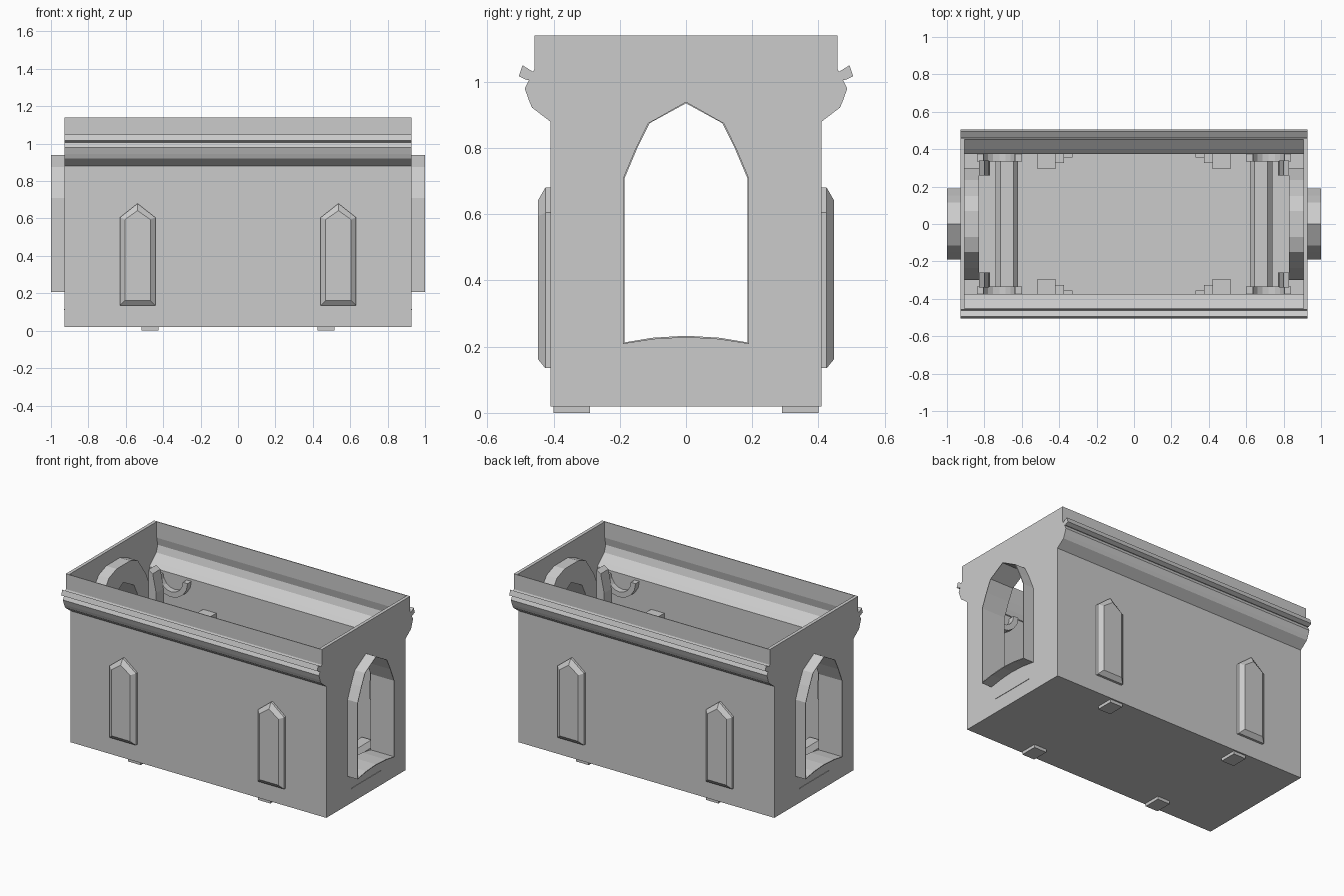
import bpy, bmesh
from math import sin, cos, pi
from mathutils import Vector

if "Cube" in bpy.data.objects:
    bpy.data.objects.remove(bpy.data.objects["Cube"])


def finish(name, bm):
    bmesh.ops.recalc_face_normals(bm, faces=bm.faces)
    mesh = bpy.data.meshes.new(name)
    bm.to_mesh(mesh)
    bm.free()
    obj = bpy.data.objects.new(name, mesh)
    bpy.context.collection.objects.link(obj)
    return obj


def mirror(obj, x=True, y=False):
    m = obj.modifiers.new("mirror", 'MIRROR')
    m.use_axis = (x, y, False)
    return obj


def prism(name, loops, axis, a, b):
    """Extrude outlines (later loops are holes) along X or Y from a to b."""
    bm = bmesh.new()
    edges = []
    for loop in loops:
        vs = [bm.verts.new((a, u, w) if axis == 'X' else (u, a, w)) for u, w in loop]
        edges += [bm.edges.new((vs[i], vs[(i + 1) % len(vs)])) for i in range(len(vs))]
    if len(loops) == 1:
        faces = [bm.faces.new(vs)]
    else:
        res = bmesh.ops.triangle_fill(bm, edges=edges, use_beauty=True, use_dissolve=False)
        faces = [g for g in res['geom'] if isinstance(g, bmesh.types.BMFace)]
    ext = bmesh.ops.extrude_face_region(bm, geom=faces, use_keep_orig=True)
    step = Vector((b - a, 0, 0)) if axis == 'X' else Vector((0, b - a, 0))
    bmesh.ops.translate(bm, vec=step, verts=[g for g in ext['geom'] if isinstance(g, bmesh.types.BMVert)])
    return finish(name, bm)


def box(name, x, y, z):
    return prism(name, [[(x[0], z[0]), (x[1], z[0]), (x[1], z[1]), (x[0], z[1])]], 'Y', *y)


def both(half):
    """Complete a symmetric outline from its positive half (bottom to top)."""
    return half + [(-u, w) for u, w in reversed(half) if u > 0]


def arch(g):
    """Pointed doorway with a crowned sill, shrunk by g."""
    return both([(0, .228 + g), (.1, .222 + g), (.19 - g, .208 + g), (.19 - g, .71),
                 (.152 - g, .80), (.115 - g, .875), (0, .94 - g)])


# Side walls with the moulded cornice
outer = [(.41, .02), (.41, .88), (.465, .922), (.475, .945), (.487, .98), (.474, 1.006),
         (.481, 1.01), (.478, 1.012), (.506, 1.02), (.494, 1.05), (.462, 1.03), (.457, 1.04), (.457, 1.14)]
outer[6:9] = [(.505, 1.017)]
outer[6:6] = [(.48, 1.005)]
inner = [(.452, 1.14), (.452, 1.035), (.462, .985), (.448, .94), (.40, .9), (.375, .875), (.375, .02)]
mirror(prism("side_wall", [outer + inner], 'X', -.925, .925), False, True)

# Floor and foot pads
box("floor", (-.925, .925), (-.405, .405), (.02, .05))
mirror(box("foot_pad", (.425, .515), (.29, .40), (0, .025)), True, True)

# End walls, doorway sleeves and interior door surrounds
silhouette = [(0, .02)] + outer + [(0, 1.14)]
mirror(prism("end_wall", [both(silhouette), arch(0)], 'X', .905, .927))
mirror(prism("door_sleeve", [arch(0), arch(.005)], 'X', .83, 1.0))
hood = both([(.3, .05), (.3, .75), (.235, .9), (.15, 1.02), (.07, 1.05)])
mirror(prism("door_surround", [hood, arch(0)], 'X', .83, .906))


# Pointed raised panels on the side walls, with bevelled rims
def panel_ring(bm, inset, y):
    w, t = .095 - inset, .135 + inset
    pts = [(-w, t), (w, t), (w, .605 - inset * .4), (0, .68 - inset * 1.4), (-w, .605 - inset * .4)]
    return [bm.verts.new((.537 + u, y, z)) for u, z in pts]


bm = bmesh.new()
rings = [panel_ring(bm, i, y) for i, y in [(0, .40), (0, .425), (.027, .447)]]
for r0, r1 in zip(rings, rings[1:]):
    for i in range(5):
        j = (i + 1) % 5
        bm.faces.new((r0[i], r0[j], r1[j], r1[i]))
bm.faces.new(rings[0])
bm.faces.new(rings[-1])
mirror(finish("wall_panel", bm), True, True)

# Inner posts standing above the feet, stepped down towards the middle
for i, (x0, x1, y0, top) in enumerate([(.42, .515, .295, .70), (.375, .42, .325, .66), (.33, .375, .355, .62)]):
    mirror(box(f"inner_post_{i}", (x0, x1), (y0, .38), (.05, top)), True, True)

# Low cross beam near each end
beam = [(.62, .05), (.74, .05), (.74, .15), (.715, .18), (.645, .18), (.62, .15)]
mirror(prism("cross_beam", [beam], 'Y', -.36, .36))

# Curved wall brackets and upright corner fins
arc = [(.72 + .12 * cos(t * pi / 8), .86 - .12 * sin(t * pi / 8)) for t in range(9)]
arc += [(.72 + .085 * cos(t * pi / 8), .86 - .085 * sin(t * pi / 8)) for t in range(8, -1, -1)]
mirror(prism("wall_bracket", [arc], 'Y', .335, .376), True, True)
fin = [(.83, .5), (.83, .92), (.80, .90), (.775, .78), (.77, .5)]
mirror(prism("corner_fin", [fin], 'Y', .26, .34), True, True)

# Narrow drip strip under each doorway
mirror(box("drip_strip", (.92, .93), (-.15, .15), (.111, .116)))
